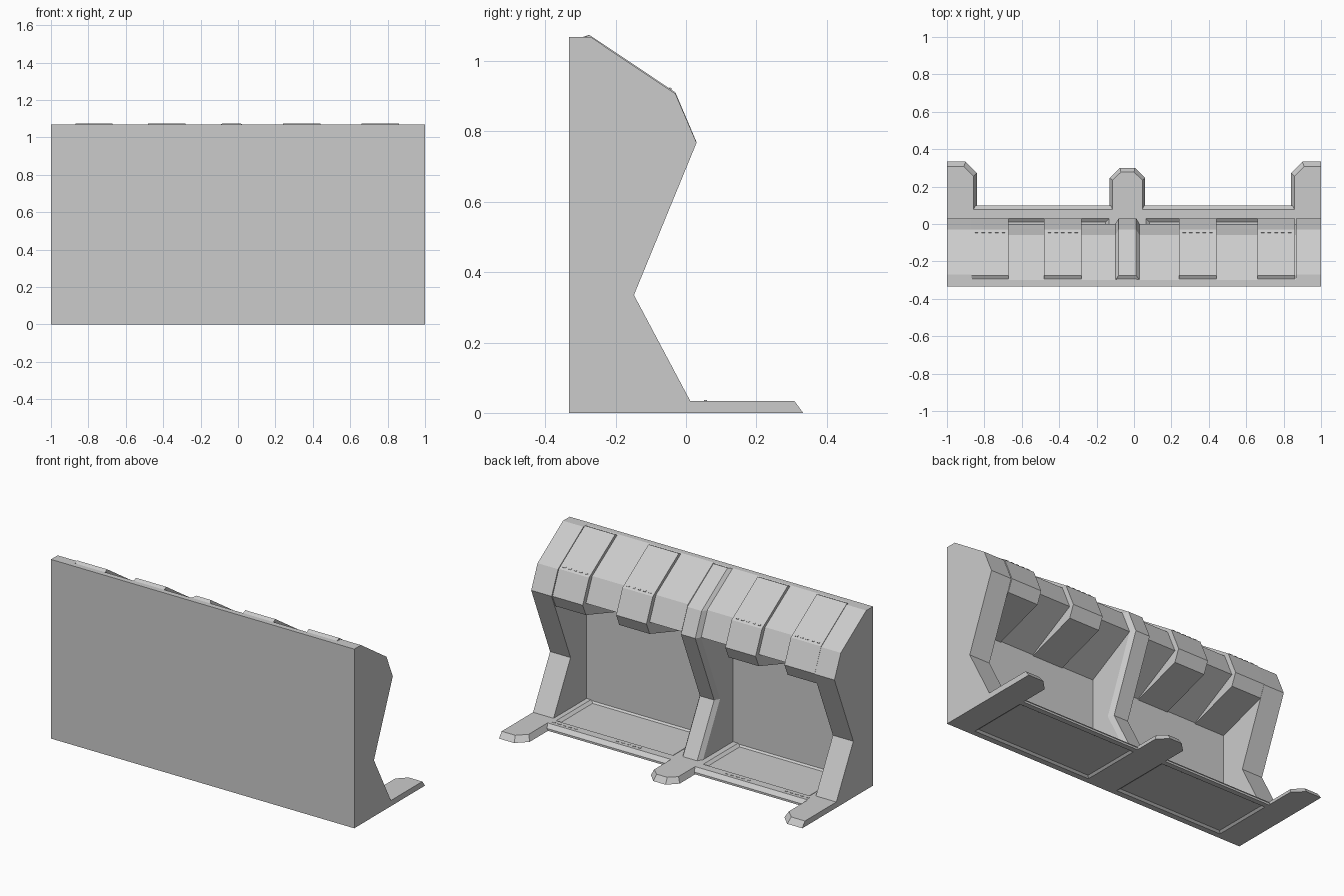
import bpy, bmesh, math
from mathutils import Matrix

if "Cube" in bpy.data.objects:
    bpy.data.objects.remove(bpy.data.objects["Cube"])


def loft(name, rings):
    """Closed solid skinned through rings with equal point counts."""
    bm = bmesh.new()
    vs = [[bm.verts.new(p) for p in r] for r in rings]
    bm.faces.new(vs[0])
    bm.faces.new(vs[-1])
    n = len(rings[0])
    for a, b in zip(vs, vs[1:]):
        for i in range(n):
            j = (i + 1) % n
            bm.faces.new((a[i], a[j], b[j], b[i]))
    bmesh.ops.recalc_face_normals(bm, faces=bm.faces)
    me = bpy.data.meshes.new(name)
    bm.to_mesh(me)
    bm.free()
    ob = bpy.data.objects.new(name, me)
    bpy.context.collection.objects.link(ob)
    return ob


def prism(name, x0, x1, prof):
    return loft(name, [[(x, y, z) for y, z in prof] for x in (x0, x1)])


def slab(name, low, z0, high, z1):
    return loft(name, [[(x, y, z0) for x, y in low], [(x, y, z1) for x, y in high]])


def rect(x0, x1, y0, y1, inset=0.0):
    return [(x0 + inset, y0 + inset), (x1 - inset, y0 + inset),
            (x1 - inset, y1 - inset), (x0 + inset, y1 - inset)]


def bars(name, centres, size, matrix):
    bm = bmesh.new()
    for x in centres:
        m = Matrix.Translation((x, 0, 0)) @ matrix @ Matrix.Diagonal((*size, 1))
        bmesh.ops.create_cube(bm, size=1, matrix=m)
    me = bpy.data.meshes.new(name)
    bm.to_mesh(me)
    bm.free()
    bpy.context.collection.objects.link(bpy.data.objects.new(name, me))


BACK, WALL = -0.333, -0.30

# Flat wall panel and the hood that overhangs it
prism("wall_panel", -0.88, 0.88, [(BACK, 0), (BACK, 1.0), (WALL, 1.0), (WALL, 0)])
prism("hood", -0.88, 0.88, [(BACK, 0.6), (BACK, 1.068), (-0.30, 1.068), (-0.06, 0.91),
                            (0.0, 0.77), (WALL, 0.61)])

# End columns with the full side profile, and their chamfered feet
column = [(BACK, 0), (BACK, 1.068), (-0.27, 1.068), (-0.03, 0.907), (0.03, 0.768),
          (-0.148, 0.335), (0.012, 0.034), (0.012, 0)]
for side, s in (("left", -1), ("right", 1)):
    prism(side + "_column", s, s * 0.865, column)
    low = [(1, 0), (1, 0.333), (0.9, 0.333), (0.84, 0.273), (0.84, 0)]
    high = [(1, 0), (1, 0.308), (0.91, 0.308), (0.858, 0.256), (0.858, 0)]
    slab(side + "_foot", [(s * x, y) for x, y in low], 0,
         [(s * x, y) for x, y in high], 0.034)

# Centre rib with bevelled edges, and its foot
outer = [(-0.325, 0.01), (-0.325, 1.05), (-0.30, 1.062), (-0.275, 1.075), (-0.03, 0.911),
         (0.03, 0.77), (-0.148, 0.335), (0.012, 0.034), (0.012, 0.01)]
inner = [(-0.325, 0.01), (-0.325, 1.045), (-0.315, 1.055), (-0.30, 1.066), (-0.06, 0.908),
         (0.0, 0.77), (-0.178, 0.335), (-0.018, 0.034), (-0.018, 0.01)]
loft("centre_rib", [[(x, y, z) for y, z in p] for x, p in
                    ((-0.1, inner), (-0.082, outer), (0.012, outer), (0.03, inner))])
slab("centre_foot",
     [(-0.13, 0.02), (-0.13, 0.245), (-0.075, 0.30), (0.005, 0.30), (0.06, 0.245), (0.06, 0.02)], 0,
     [(-0.115, 0.02), (-0.115, 0.235), (-0.07, 0.277), (0.0, 0.277), (0.045, 0.235), (0.045, 0.02)],
     0.034)

# Floor plate with sloped front lip, sunken bays above and below
floor = prism("floor_plate", -0.87, 0.87, [(BACK, 0), (BACK, 0.034), (0.078, 0.034),
                                           (0.10, 0.012), (0.10, 0)])
for x0, x1 in ((-0.84, -0.13), (0.06, 0.84)):
    top = slab("bay_cutter", rect(x0, x1, -0.31, 0.032, 0.022), 0.021,
               rect(x0, x1, -0.31, 0.032, -0.005), 0.04)
    under = slab("underside_cutter", rect(x0, x1, -0.30, 0.07, -0.005), -0.005,
                 rect(x0, x1, -0.30, 0.07, 0.015), 0.01)
    for cutter in (top, under):
        cutter.hide_render = True
        cutter.hide_viewport = False
        cutter.display_type = 'WIRE'
        mod = floor.modifiers.new("recess", 'BOOLEAN')
        mod.operation = 'DIFFERENCE'
        mod.solver = 'EXACT'
        mod.object = cutter

# Raised hood panels that wrap under as brackets, each with a row of small slots
panel = [(-0.325, 0.6), (-0.325, 1.05), (-0.30, 1.062), (-0.275, 1.075), (-0.03, 0.911),
         (0.03, 0.77), (0.0, 0.70), (-0.315, 0.60)]
tilt = Matrix.Rotation(math.atan2(0.911 - 1.075, 0.245), 4, 'X')
for i, c in enumerate((-0.77, -0.38, 0.34, 0.76), 1):
    prism(f"hood_panel_{i}", c - 0.1, c + 0.1, panel)
    xs = [c + k * 0.036 for k in (-2, -1, 0, 1, 2)]
    bars(f"hood_slots_{i}", xs, (0.018, 0.008, 0.006), Matrix.Translation((0, -0.045, 0.921)) @ tilt)
    bars(f"floor_slots_{i}", xs, (0.018, 0.008, 0.004), Matrix.Translation((0, 0.055, 0.034)))
